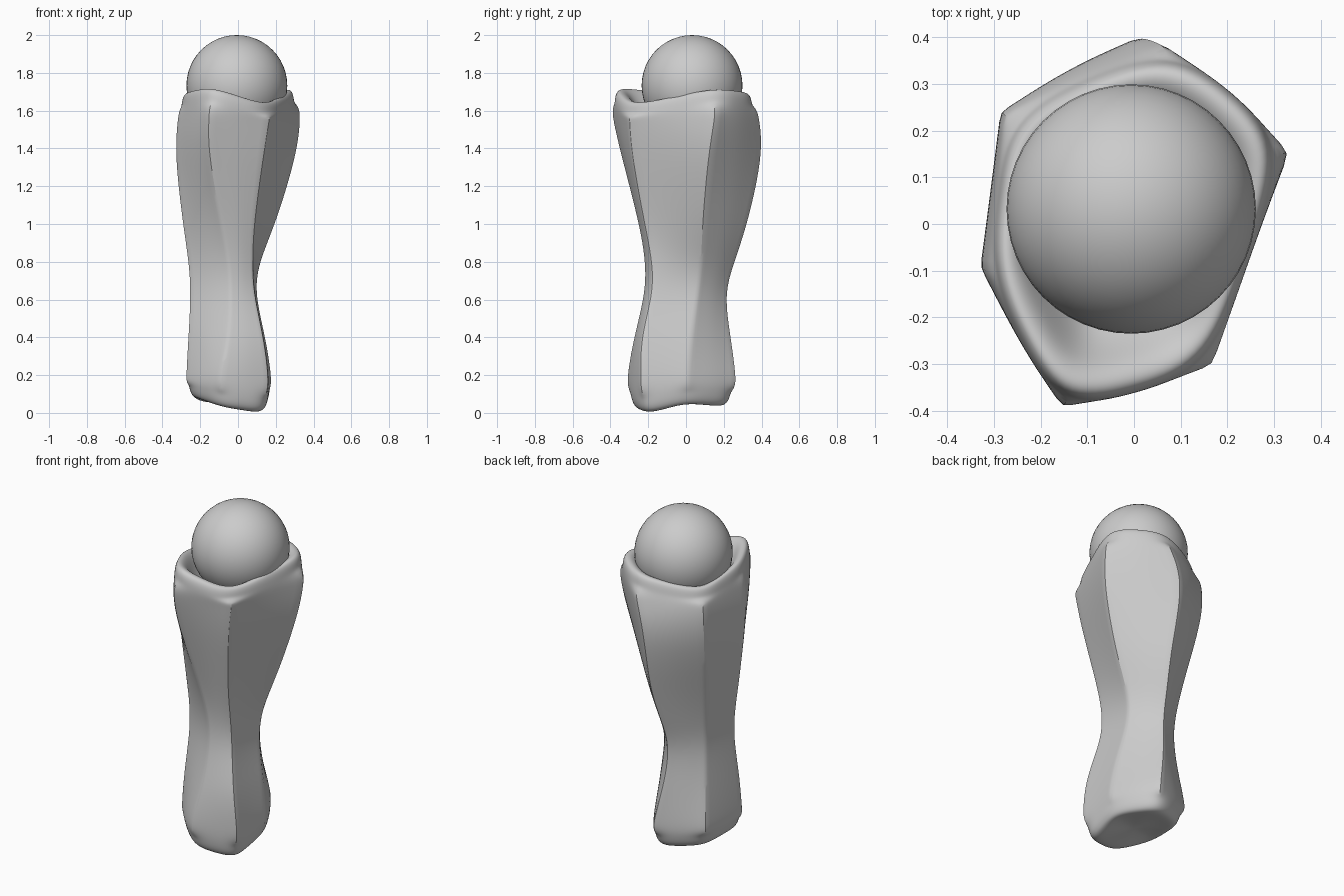
import bpy, bmesh
from mathutils import Vector

if "Cube" in bpy.data.objects:
    bpy.data.objects.remove(bpy.data.objects["Cube"])

# Six ridge positions (x, y) at each height, counter-clockwise from front-left
sections = [
    (0.20, [(-.09, -.31), (.16, -.24), (.175, .01), (.03, .265), (-.235, .15), (-.275, -.14)]),
    (0.40, [(-.05, -.275), (.135, -.235), (.145, .03), (-.01, .24), (-.215, .12), (-.265, -.13)]),
    (0.62, [(-.04, -.225), (.09, -.185), (.10, .06), (-.03, .215), (-.20, .10), (-.255, -.10)]),
    (0.80, [(-.05, -.22), (.08, -.185), (.12, .08), (-.02, .26), (-.21, .12), (-.265, -.09)]),
    (1.02, [(-.09, -.255), (.09, -.225), (.205, .09), (.005, .33), (-.24, .16), (-.295, -.09)]),
    (1.35, [(-.15, -.34), (.135, -.285), (.305, .12), (.0, .40), (-.285, .235), (-.33, -.09)]),
    (1.54, [(-.155, -.385), (.165, -.30), (.33, .15), (.05, .39), (-.28, .235), (-.32, -.10)]),
]
bulge = [1.04, 0.99, 1.06, 1.05, 1.0, 1.05]        # mid-side fullness
rim_z = [1.72, 1.625, 1.715, 1.69, 1.63, 1.69]     # wavy top
foot_z = [.03, .0, .05, .035, .06, .085]           # uneven bottom


def inset(pts, s):
    c = sum((Vector(p) for p in pts), Vector((0, 0))) / 6
    return [c + (Vector(p) - c) * s for p in pts]


def ring(pts, zs):
    return [Vector((p[0], p[1], z)) for p, z in zip(pts, zs)]


low, high = sections[0][1], sections[-1][1]
high = [(-.15, -.40), (.17, -.305), (.33, .16), (.08, .375), (-.27, .225), (-.31, -.10)]
body = [ring(p, [z] * 6) for z, p in sections]
rings = [ring(inset(low, .55), [z + .01 for z in foot_z]),
         ring(inset(low, .90), [z - .012 for z in foot_z]),
         ring(inset(low, .99), [z + .07 for z in foot_z])]
first = len(rings)
rings += body
last = len(rings) - 1
rings += [ring(inset(high, 1.0), [z - .06 for z in rim_z]),
          ring(inset(high, .97), [z + .012 for z in rim_z]),
          ring(inset(high, .80), [z - .0 for z in rim_z]),
          ring(inset(high, .62), [1.57] * 6),
          ring(inset(high, .25), [1.50] * 6)]

# Offset the body rings so the subdivided surface passes through them
src = [[v.copy() for v in r] for r in rings]
for i in range(first, last + 1):
    for k in range(6):
        rings[i][k] -= (src[i - 1][k] - 2 * src[i][k] + src[i + 1][k]) / 6

# Faceted pillar with creased ridges
bm = bmesh.new()
crease = bm.edges.layers.float.new("crease_edge")
loops = []
for r in rings:
    loop = []
    c = sum(r, Vector()) / 6
    for k in range(6):
        m = (r[k] + r[(k + 1) % 6]) / 2
        z = m.z
        m = c + (m - c) * bulge[k]
        m.z = z
        loop += [bm.verts.new(r[k]), bm.verts.new(m)]
    loops.append(loop)
for i in range(len(loops) - 1):
    a, b = loops[i], loops[i + 1]
    for k in range(12):
        n = (k + 1) % 12
        bm.faces.new((a[k], a[n], b[n], b[k]))
    if first - 1 <= i <= last:
        for k in range(0, 12, 2):
            bm.edges.get((a[k], b[k]))[crease] = 0.85
bm.faces.new(loops[0][::-1])
bm.faces.new(loops[-1])
mesh = bpy.data.meshes.new("pillar")
bm.to_mesh(mesh)
bm.free()
pillar = bpy.data.objects.new("pillar", mesh)
bpy.context.collection.objects.link(pillar)
sub = pillar.modifiers.new("smooth", 'SUBSURF')
sub.levels = sub.render_levels = 3
bpy.context.view_layer.objects.active = pillar
pillar.select_set(True)
bpy.ops.object.modifier_apply(modifier="smooth")
bpy.ops.object.shade_smooth_by_angle(angle=0.5)

# Ball resting in the socket
bpy.ops.mesh.primitive_uv_sphere_add(segments=48, ring_count=24, radius=.267,
                                     location=(-.006, .032, 1.733))
bpy.context.object.name = "ball"
bpy.ops.object.shade_smooth()
